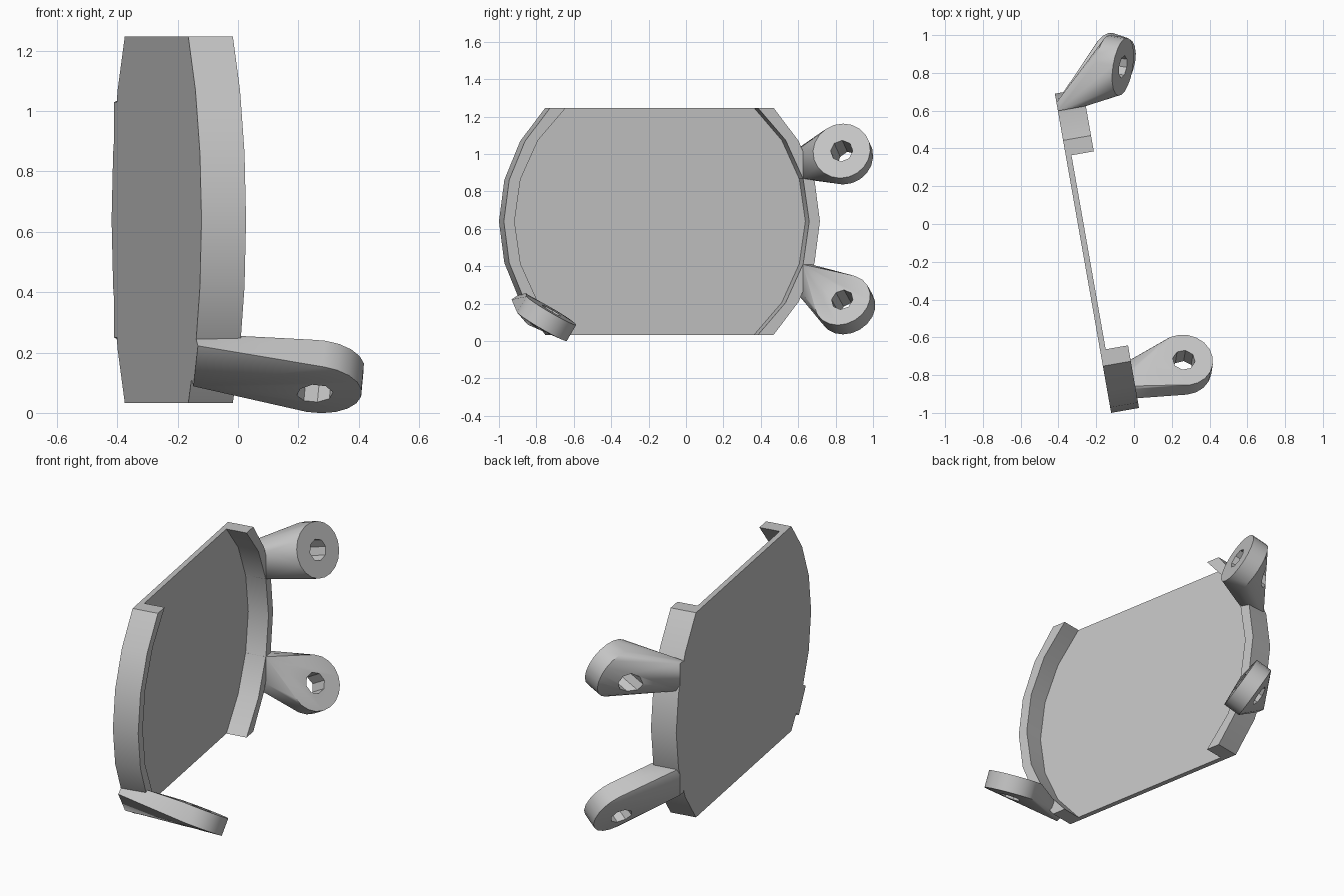
import bpy, bmesh
from math import sin, cos, asin, sqrt, radians, degrees
from mathutils import Vector, Matrix

if "Cube" in bpy.data.objects:
    bpy.data.objects.remove(bpy.data.objects["Cube"])

grey = bpy.data.materials.new("light_grey")
grey.use_nodes = True
grey.diffuse_color = (0.55, 0.55, 0.55, 1)
grey.node_tree.nodes["Principled BSDF"].inputs["Base Color"].default_value = grey.diffuse_color

# Tray frame: local x is depth from the back, local y runs across, local z is up
FRAME = Matrix.Translation((-0.27, -0.155, 0.64)) @ Matrix.Rotation(radians(10), 4, 'Z')
OUTER, INNER, DEPTH, SHEET = 0.858, 0.80, 0.15, 0.03
CUT = OUTER * sin(radians(45))


def finish(name, bm):
    bmesh.ops.recalc_face_normals(bm, faces=bm.faces)
    mesh = bpy.data.meshes.new(name)
    bm.to_mesh(mesh)
    bm.free()
    mesh.materials.append(grey)
    ob = bpy.data.objects.new(name, mesh)
    bpy.context.collection.objects.link(ob)
    return ob


def smooth(ob):
    bpy.ops.object.select_all(action='DESELECT')
    ob.select_set(True)
    bpy.context.view_layer.objects.active = ob
    bpy.ops.object.shade_smooth_by_angle(angle=radians(30))


def arc(radius, side):
    """Arc on one side, from the lower cut to the upper cut."""
    half = asin(CUT / radius)
    angles = [half * (i / 3 - 1) for i in range(7)]
    return [(side * radius * cos(a), radius * sin(a)) for a in angles]


def prism(name, outline, d0, d1):
    bm = bmesh.new()
    face = bm.faces.new([bm.verts.new((d0, u, z)) for u, z in outline])
    out = bmesh.ops.extrude_face_region(bm, geom=[face])
    verts = [v for v in out["geom"] if isinstance(v, bmesh.types.BMVert)]
    bmesh.ops.translate(bm, verts=verts, vec=(d1 - d0, 0, 0))
    bmesh.ops.transform(bm, matrix=FRAME, verts=bm.verts)
    smooth(finish(name, bm))


def cylinder(bm, centre, axis, radius, length, sides):
    turn = Vector(axis).to_track_quat('Z', 'Y').to_matrix().to_4x4()
    bmesh.ops.create_cone(bm, cap_ends=True, segments=sides, radius1=radius, radius2=radius,
                          depth=length, matrix=Matrix.Translation(centre) @ turn)


def lug(name, centre, axis, foot):
    """Eyelet hulled to a foot on the rim, with a hole drilled along its axis."""
    bm = bmesh.new()
    cylinder(bm, centre, axis, 0.155, 0.10, 20)
    for u, z in foot:
        for d in (0, DEPTH):
            bm.verts.new(FRAME @ Vector((d, u, z)))
    hull = bmesh.ops.convex_hull(bm, input=bm.verts[:] + bm.edges[:] + bm.faces[:])
    loose = {g for g in hull["geom_interior"] + hull["geom_unused"]
             if isinstance(g, bmesh.types.BMVert)}
    bmesh.ops.delete(bm, geom=list(loose), context='VERTS')
    bmesh.ops.dissolve_limit(bm, angle_limit=radians(1), verts=bm.verts, edges=bm.edges)
    ob = finish(name, bm)

    drill = bmesh.new()
    cylinder(drill, centre, axis, 0.06, 0.9, 8)
    cutter = finish("hole_cutter", drill)
    cutter.hide_render = True
    mod = ob.modifiers.new("hole", 'BOOLEAN')
    mod.operation = 'DIFFERENCE'
    mod.solver = 'EXACT'
    mod.object = cutter
    deps = bpy.context.evaluated_depsgraph_get()
    cut = bpy.data.meshes.new_from_object(ob.evaluated_get(deps))
    ob.modifiers.clear()
    ob.data = cut
    bpy.data.objects.remove(cutter)
    smooth(ob)


# Tray: flat sheet with a curved rim on each side
prism("tray_sheet", arc(OUTER, 1) + arc(OUTER, -1)[::-1], 0, SHEET)
for label, side in (("back", 1), ("front", -1)):
    prism(label + "_rim", arc(OUTER, side) + arc(INNER, side)[::-1], SHEET, DEPTH)

# Back pair of lugs, with upright feet
for label, mid, centre, axis in (
        ("upper", 0.31, (-0.105, 0.84, 1.0), (0.93, -0.15, 0.34)),
        ("lower", -0.31, (-0.12, 0.85, 0.195), (0.82, -0.28, 0.5))):
    foot = [(u, mid + s * 0.08) for u in (0.765, 0.81) for s in (-1, 1)]
    lug(label + "_back_lug", centre, axis, foot)

# Front lug, with a foot tangent to the rim
a = radians(213)
foot = [(r * cos(a) - t * sin(a), r * sin(a) + t * cos(a))
        for r in (0.83, 0.89) for t in (-0.08, 0.08)]
lug("front_lug", (0.26, -0.745, 0.121), (0.08, 0.5, 0.86), foot)
